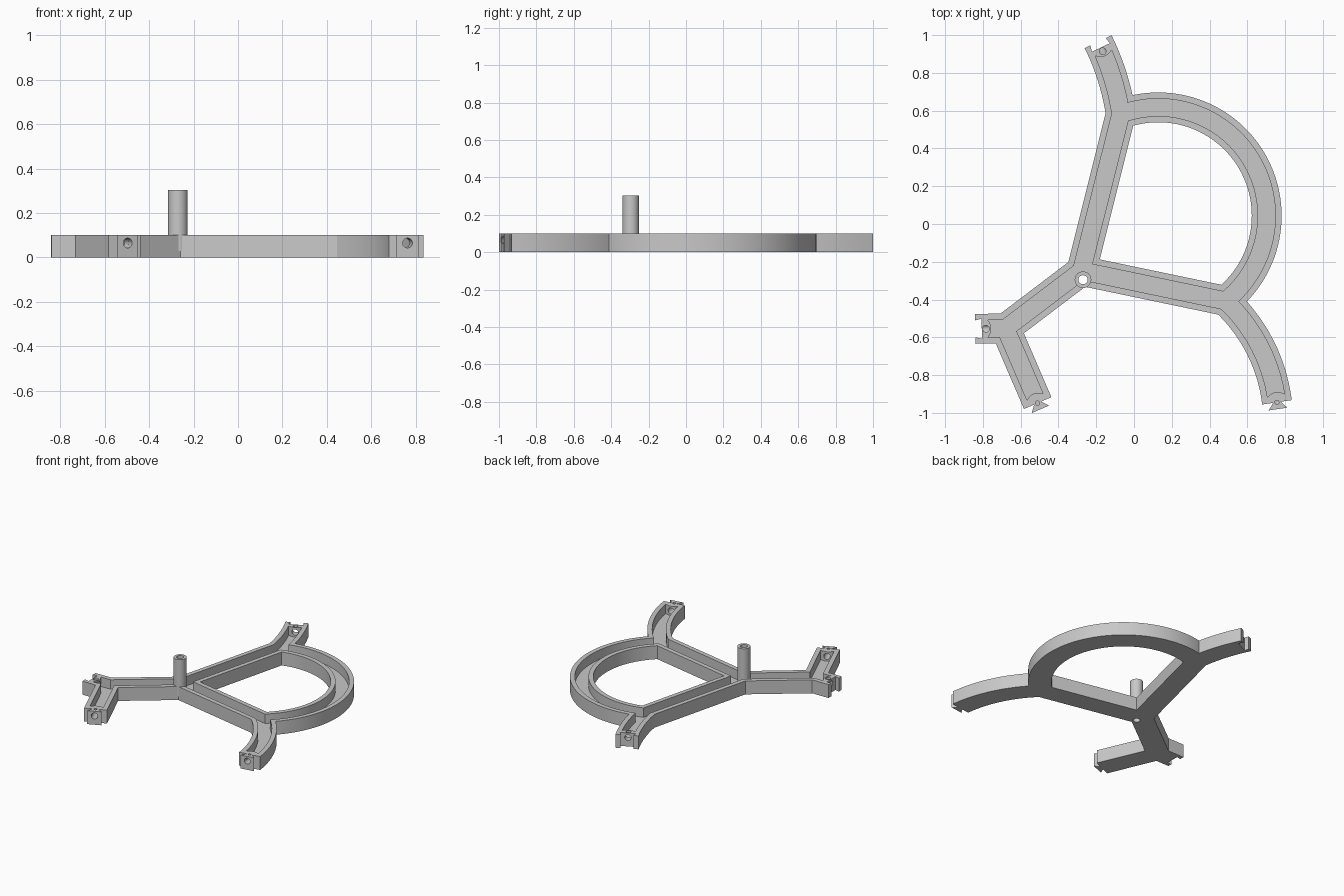
import bpy, math
from mathutils import Vector, Matrix
from mathutils.geometry import intersect_line_line_2d

cube = bpy.data.objects.get("Cube")
if cube:
    bpy.data.objects.remove(cube, do_unlink=True)

HEIGHT, FLOOR = 0.1, 0.03
HALF, CHANNEL = 0.079, 0.046     # half widths of the track and its groove

grey = bpy.data.materials.new("light_grey")
grey.use_nodes = True
grey.diffuse_color = (0.58, 0.58, 0.58, 1)
grey.node_tree.nodes["Principled BSDF"].inputs["Base Color"].default_value = (0.58, 0.58, 0.58, 1)


def arc(p, q, degrees, steps):
    """Points from p to q along an arc; positive angles turn left."""
    turn = math.radians(degrees)
    chord = q - p
    centre = (p + q) / 2 + Vector((-chord.y, chord.x)) / 2 / math.tan(turn / 2)
    return [centre + Matrix.Rotation(turn * i / steps, 2) @ (p - centre) for i in range(steps + 1)]


def right(d):
    return Vector((d.y, -d.x))


def untangle(pts):
    """Cut off the loops where an offset path crosses itself at an inner corner."""
    i = 0
    while i < len(pts) - 3:
        for j in range(len(pts) - 2, i + 1, -1):
            hit = intersect_line_line_2d(pts[i], pts[i + 1], pts[j], pts[j + 1])
            if hit:
                pts = pts[:i + 1] + [hit] + pts[j + 1:]
                break
        i += 1
    return pts


def offset(path, h, closed=False):
    """Offset of a path to the right of travel, mitred at its corners."""
    n, out = len(path), []
    for i, p in enumerate(path):
        prev = path[i - 1] if closed or i > 0 else None
        nxt = path[(i + 1) % n] if closed or i < n - 1 else None
        a = right((p - prev).normalized()) if prev is not None else right((nxt - p).normalized())
        b = right((nxt - p).normalized()) if nxt is not None else a
        if a.dot(b) < 0.8 and a.cross(b) * h < 0:
            out += [p + a * h, p + b * h]
        else:
            out.append(p + (a + b) * h / (1 + a.dot(b)))
    return untangle(out)


def prism(name, loop, z0, z1):
    """Upright solid over one outline, with faces pointing outwards."""
    if sum(loop[i - 1].cross(p) for i, p in enumerate(loop)) < 0:
        loop = loop[::-1]
    n = len(loop)
    verts = [(p.x, p.y, z) for z in (z0, z1) for p in loop]
    faces = [list(range(n))[::-1], list(range(n, 2 * n))]
    faces += [(i, (i + 1) % n, (i + 1) % n + n, i + n) for i in range(n)]
    mesh = bpy.data.meshes.new(name)
    mesh.from_pydata(verts, [], faces)
    mesh.update()
    mesh.materials.append(grey)
    ob = bpy.data.objects.new(name, mesh)
    bpy.context.collection.objects.link(ob)
    return ob


def circle(centre, r, n=32):
    return [centre + Vector((math.cos(t), math.sin(t))) * r
            for t in (2 * math.pi * i / n for i in range(n))]


def cut(target, tool):
    bpy.context.view_layer.update()
    bpy.context.view_layer.objects.active = target
    mod = target.modifiers.new("cut", "BOOLEAN")
    mod.operation, mod.solver, mod.object = "DIFFERENCE", "EXACT", tool
    bpy.ops.object.modifier_apply(modifier=mod.name)
    bpy.data.objects.remove(tool, do_unlink=True)


# Junctions and free ends of the track
hub = Vector((-0.278, -0.248))
upper = Vector((-0.07, 0.582))
lower = Vector((0.484, -0.407))
fork = Vector((-0.68, -0.553))
top_end = Vector((-0.19, 0.965))
low_end = Vector((0.757, -0.944))
stub_end = Vector((-0.84, -0.555))
leg_end = Vector((-0.51, -0.948))

hoop = arc(lower, upper, 162, 56)
top_curve = arc(upper, top_end, 18, 10)
low_curve = arc(lower, low_end, -40, 14)

# Walks round the outside, each from one free end to the next
walks = [
    top_curve[::-1] + [hub, fork, stub_end],
    [stub_end, fork, leg_end],
    [leg_end, fork, hub] + low_curve,
    low_curve[::-1] + hoop[1:] + top_curve[1:],
]
ring = hoop[28:] + [hub] + hoop[:28]
sockets = (stub_end, top_end)

# Interlocking end profiles: (across, along)
TAIL = [(0.02, 0), (0.05, 0.036), (-0.05, 0.036), (-0.02, 0)]
SOCKET = [(0.045, 0), (0.053, -0.034), (-0.053, -0.034), (-0.045, 0)]
BULGE = [(CHANNEL * a / 4, -0.018 * (1 - (a / 4) ** 2)) for a in (3, 2, 1, 0, -1, -2, -3)]


def is_socket(p):
    return any((p - s).length < 0.001 for s in sockets)


def shorten(path):
    """Pull the end of a walk back so the groove stops behind an end wall."""
    end = path[-1]
    gap = 0.066 if is_socket(end) else 0.036
    d = (end - path[-2]).normalized()
    return [p for p in path if (p - end).length > gap + 0.012] + [end - d * gap]


def outline(h, groove):
    pts = []
    for walk in walks:
        path = walk
        if groove:
            path = shorten(shorten(walk)[::-1])[::-1]
        pts += offset(path, h)
        d = (path[-1] - path[-2]).normalized()
        cap = BULGE if groove else SOCKET if is_socket(walk[-1]) else TAIL
        pts += [path[-1] + right(d) * a + d * b for a, b in cap]
    return pts


# Track body with its central opening
track = prism("track", outline(HALF, False), 0, HEIGHT)
cut(track, prism("opening_cutter", offset(ring, -HALF, True), -0.1, 0.2))

# Groove along the whole track
groove = prism("groove_cutter", outline(CHANNEL, True), FLOOR, 0.2)
cut(groove, prism("island_cutter", offset(ring, -CHANNEL, True), -0.1, 0.3))
cut(track, groove)

# Cable holes through the end walls, and small pin holes from above
for walk in walks:
    end = walk[-1]
    d = (end - walk[-2]).normalized()
    drill = prism("hole_cutter", circle(Vector((0, 0)), 0.022, 24), -0.12, 0.08)
    drill.matrix_world = (Matrix.Translation((end.x, end.y, 0.065))
                          @ Vector((d.x, d.y, 0)).to_track_quat("Z", "Y").to_matrix().to_4x4())
    cut(track, drill)
    back, r = (0.056, 0.018) if is_socket(end) else (0, 0.011)
    cut(track, prism("pin_cutter", circle(end - d * back, r, 16), 0.06, 0.2))

# Hollow post beside the hub, bored through the track
post_at = Vector((-0.27, -0.295))
post = prism("post", circle(post_at, 0.044), FLOOR, 0.303)
for part in (track, post):
    cut(part, prism("bore_cutter", circle(post_at, 0.024), -0.1, 0.5))

for ob in (track, post):
    bpy.ops.object.select_all(action="DESELECT")
    ob.select_set(True)
    bpy.context.view_layer.objects.active = ob
    bpy.ops.object.shade_smooth_by_angle(angle=math.radians(25))
